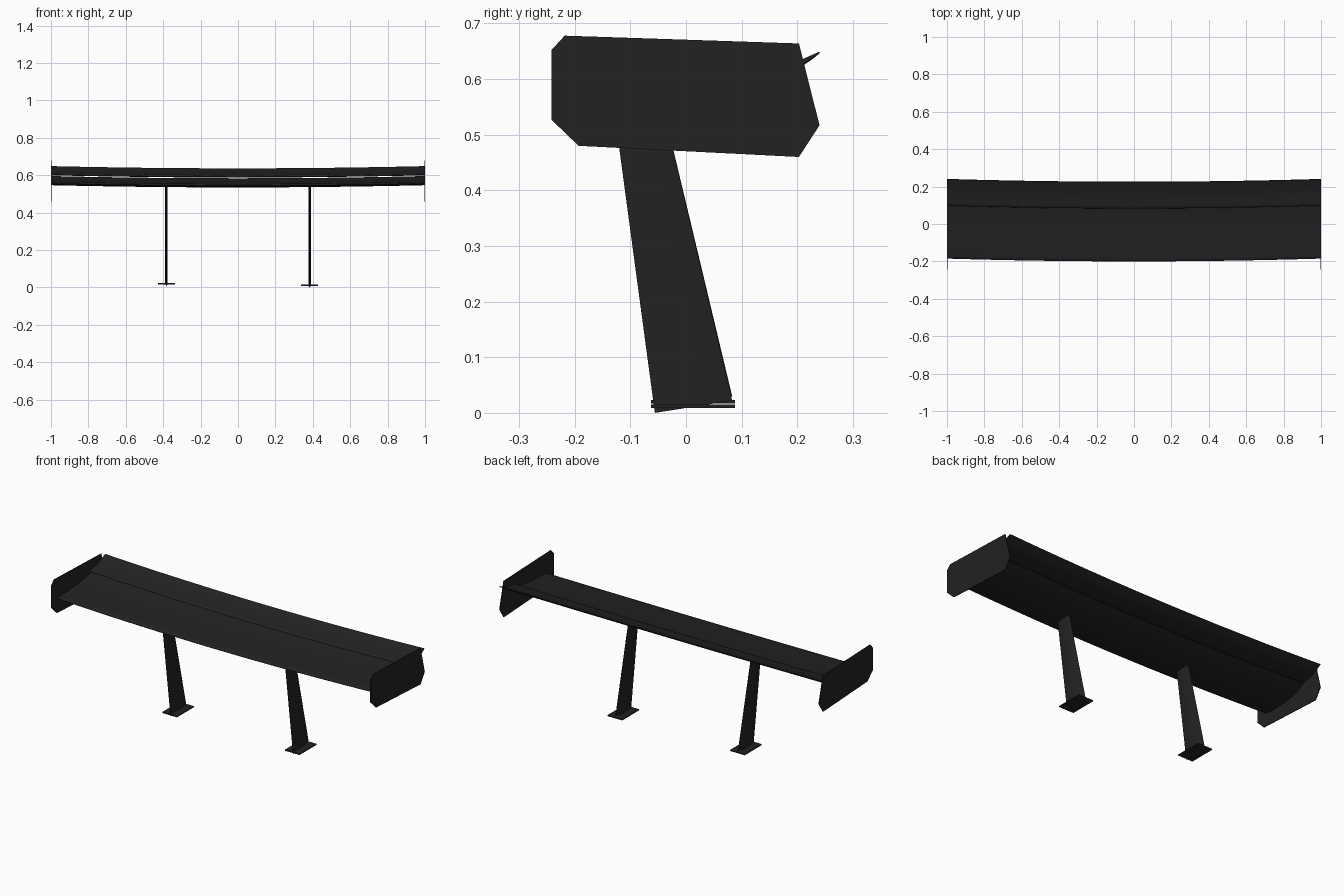
import bpy, bmesh, math

if "Cube" in bpy.data.objects:
    bpy.data.objects.remove(bpy.data.objects["Cube"])

black = bpy.data.materials.new("carbon black")
black.diffuse_color = (0.016, 0.016, 0.016, 1)
black.use_nodes = True
black.node_tree.nodes["Principled BSDF"].inputs["Base Color"].default_value = black.diffuse_color


def finish(name, bm, smooth=None):
    bmesh.ops.recalc_face_normals(bm, faces=bm.faces)
    me = bpy.data.meshes.new(name)
    bm.to_mesh(me)
    bm.free()
    me.materials.append(black)
    ob = bpy.data.objects.new(name, me)
    bpy.context.collection.objects.link(ob)
    if smooth:
        bpy.ops.object.select_all(action='DESELECT')
        ob.select_set(True)
        bpy.context.view_layer.objects.active = ob
        bpy.ops.object.shade_smooth_by_angle(angle=math.radians(smooth))
    return ob


def loft(name, rings, smooth=None):
    """Skin closed rings of equal length and cap both ends."""
    bm = bmesh.new()
    vs = [[bm.verts.new(p) for p in ring] for ring in rings]
    n = len(vs[0])
    for a, b in zip(vs, vs[1:]):
        for i in range(n):
            j = (i + 1) % n
            bm.faces.new((a[i], a[j], b[j], b[i]))
    bm.faces.new(vs[0])
    bm.faces.new(vs[-1])
    return finish(name, bm, smooth)


def wing(name, profile, segs=12):
    # the span bows gently up and back toward the tips
    xs = [-0.998 + 1.996 * i / segs for i in range(segs + 1)]
    loft(name, [[(x, y + 0.015 * x * x, z + 0.012 * x * x) for y, z in profile]
                for x in xs], 40)


# Main plane: nearly flat top, bulging underside
wing("main_plane", [
    (-0.200, 0.546), (-0.196, 0.551), (-0.185, 0.554), (-0.12, 0.556),
    (-0.05, 0.560), (0.02, 0.568), (0.07, 0.577), (0.098, 0.584),
    (0.098, 0.581), (0.06, 0.562), (0.02, 0.549), (-0.03, 0.540),
    (-0.08, 0.536), (-0.13, 0.535), (-0.175, 0.537), (-0.194, 0.541)])

# Upper flap: steeper curved blade behind a narrow slot
wing("rear_flap", [
    (0.083, 0.592), (0.087, 0.597), (0.10, 0.600), (0.13, 0.604),
    (0.165, 0.613), (0.195, 0.624), (0.224, 0.637), (0.226, 0.635),
    (0.198, 0.616), (0.17, 0.603), (0.14, 0.594), (0.11, 0.589),
    (0.09, 0.588)])

plate = [(-0.242, 0.652), (-0.218, 0.678), (0.203, 0.664), (0.24, 0.517),
         (0.203, 0.460), (-0.193, 0.480), (-0.242, 0.527)]


def strut_ring(x, y0, z0, y1, z1, half, n=8):
    # lens-shaped section running from the front edge to the rear edge
    pts = []
    for side in (1, -1):
        for i in range(n):
            t = i / n if side > 0 else 1 - i / n
            pts.append((x + side * half * math.sin(math.pi * t),
                        y0 + (y1 - y0) * t, z0 + (z1 - z0) * t))
    return pts


for side, s, lift in (("left", -1, 0.008), ("right", 1, 0.0)):
    # End plates
    loft(side + "_end_plate", [[(s * x, y, z) for y, z in plate]
                               for x in (0.996, 1.0)])
    # Swept struts
    x = s * 0.383
    loft(side + "_strut", [
        strut_ring(x, -0.056, 0.0 + lift, 0.083, 0.022 + lift, 0.006),
        strut_ring(x, -0.129, 0.543, -0.040, 0.545, 0.006)], 40)
    # Mounting feet
    loft(side + "_foot", [[(x + a * 0.046, b, z + lift) for a, b in
                           ((-1, -0.063), (1, -0.063), (1, 0.088), (-1, 0.088))]
                          for z in (0.009, 0.015)])
